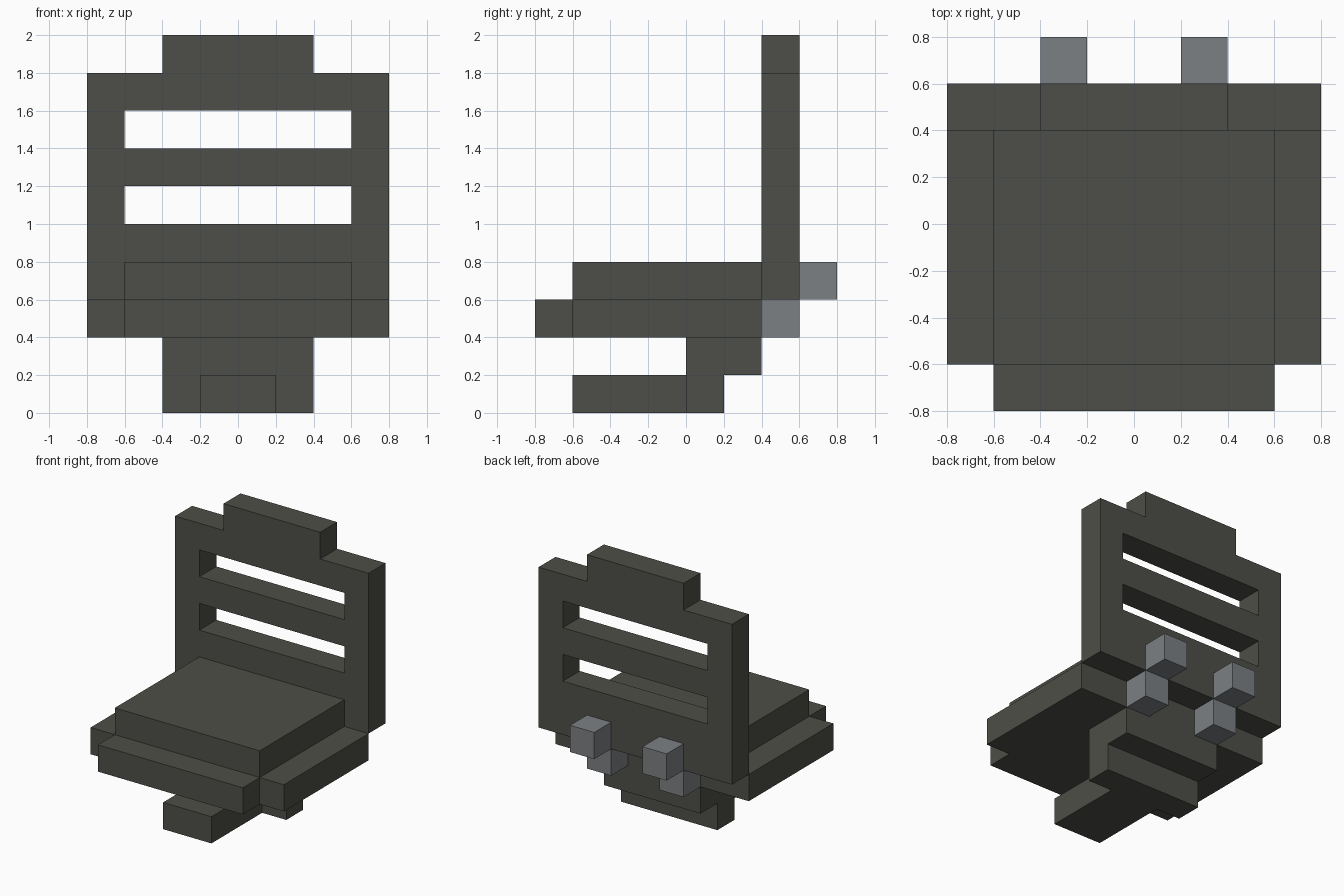
import bpy
import bmesh
from mathutils import Vector

if "Cube" in bpy.data.objects:
    bpy.data.objects.remove(bpy.data.objects["Cube"])


def material(name, color):
    mat = bpy.data.materials.new(name)
    mat.diffuse_color = (*color, 1.0)
    mat.use_nodes = True
    mat.node_tree.nodes["Principled BSDF"].inputs["Base Color"].default_value = mat.diffuse_color
    return mat


DARK = material("dark olive grey", (0.076, 0.076, 0.065))
STEEL = material("steel grey", (0.202, 0.216, 0.227))


def prism(name, outline, axis, start, end, mat):
    """Extrude a 2D outline along an axis; the outline uses the other two axes in order."""
    def place(p, depth):
        co = list(p)
        co.insert("xyz".index(axis), depth)
        return Vector(co)

    bm = bmesh.new()
    face = bm.faces.new([bm.verts.new(place(p, start)) for p in outline])
    moved = bmesh.ops.extrude_face_region(bm, geom=[face], use_keep_orig=True)["geom"]
    verts = [g for g in moved if isinstance(g, bmesh.types.BMVert)]
    offset = place((0, 0), end - start)
    bmesh.ops.translate(bm, verts=verts, vec=offset)
    bmesh.ops.recalc_face_normals(bm, faces=bm.faces)
    mesh = bpy.data.meshes.new(name)
    bm.to_mesh(mesh)
    bm.free()
    mesh.materials.append(mat)
    obj = bpy.data.objects.new(name, mesh)
    bpy.context.collection.objects.link(obj)
    return obj


def box(name, x, y, z, mat):
    return prism(name, [(x[0], y[0]), (x[1], y[0]), (x[1], y[1]), (x[0], y[1])],
                 "z", z[0], z[1], mat)


def mirrored(half):
    """Complete a right-hand outline with its mirror image across x = 0."""
    return half + [(-a, b) for a, b in reversed(half)]


# Backrest panel with a raised head section
backrest = prism("backrest", mirrored([(0.8, 0.6), (0.8, 1.8), (0.4, 1.8), (0.4, 2.0)]),
                 "y", 0.4, 0.6, DARK)

# Two horizontal slots cut through the backrest
bpy.context.view_layer.objects.active = backrest
for z in (1.0, 1.4):
    cutter = box("slot_cutter", (-0.6, 0.6), (0.3, 0.7), (z, z + 0.2), DARK)
    cutter.hide_render = True
    cut = backrest.modifiers.new("slot", "BOOLEAN")
    cut.operation = "DIFFERENCE"
    cut.solver = "EXACT"
    cut.object = cutter
    bpy.ops.object.modifier_apply(modifier=cut.name)
    bpy.data.objects.remove(cutter)

# Seat base with a narrower front lip, and the cushion on it
prism("seat_base", mirrored([(0.6, -0.8), (0.6, -0.6), (0.8, -0.6), (0.8, 0.4)]),
      "z", 0.4, 0.6, DARK)
box("seat_cushion", (-0.6, 0.6), (-0.6, 0.4), (0.6, 0.8), DARK)

# Stepped mount under the seat and the foot reaching forward
prism("seat_mount", [(0, 0), (0.2, 0), (0.2, 0.2), (0.4, 0.2), (0.4, 0.4), (0, 0.4)],
      "x", -0.4, 0.4, DARK)
box("front_foot", (-0.2, 0.2), (-0.6, 0.0), (0.0, 0.2), DARK)

# Pairs of metal brackets behind the seat and the backrest
for name, y, z in (("lower_bracket", 0.4, 0.4), ("upper_bracket", 0.6, 0.6)):
    bracket = box(name, (0.2, 0.4), (y, y + 0.2), (z, z + 0.2), STEEL)
    bracket.modifiers.new("mirror", "MIRROR").use_axis = (True, False, False)
